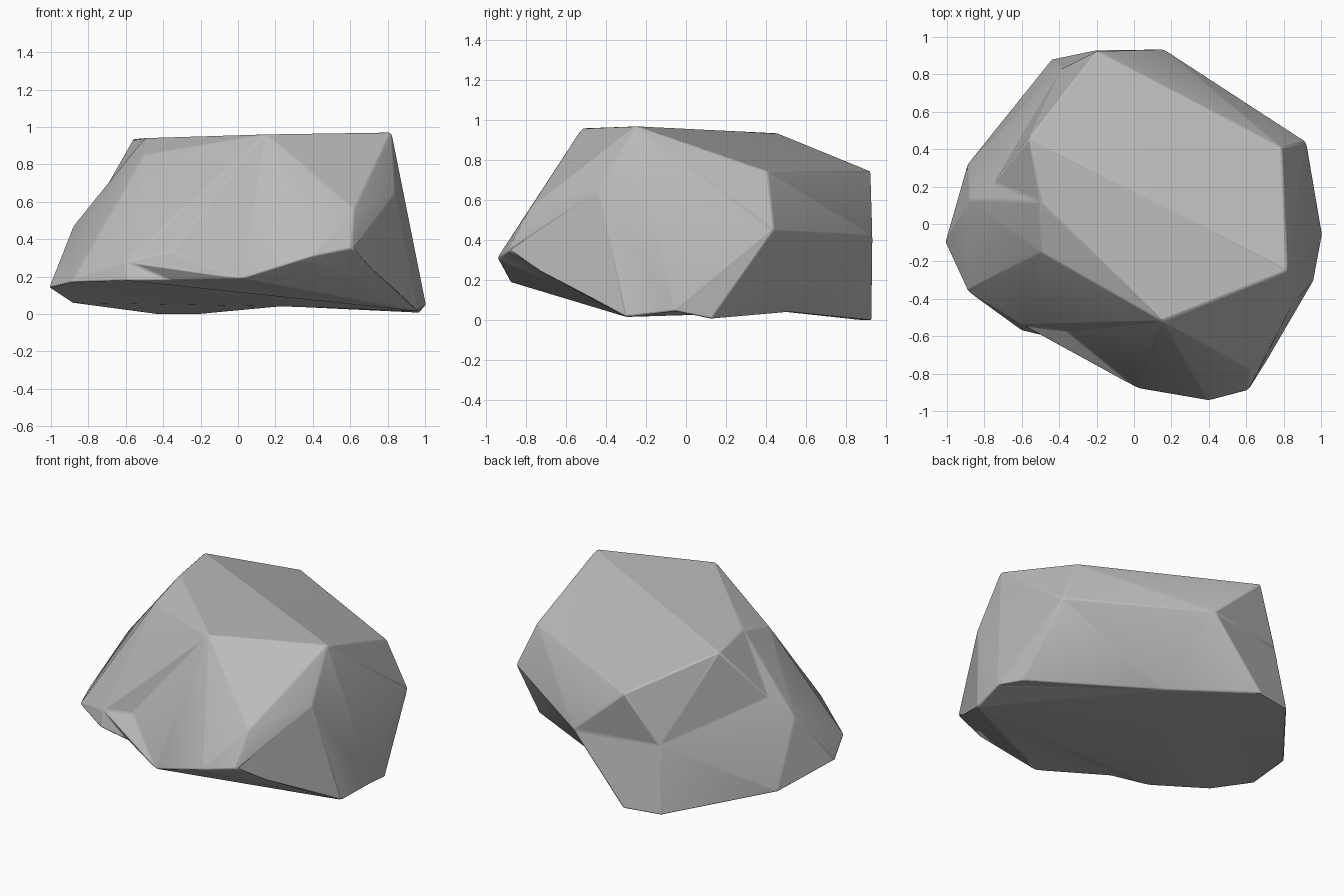
import bpy
import bmesh
from mathutils import Vector

cube = bpy.data.objects.get("Cube")
if cube:
    bpy.data.objects.remove(cube, do_unlink=True)

# Stone colour
grey = bpy.data.materials.new("stone grey")
grey.use_nodes = True
color = (0.5, 0.5, 0.5, 1)
grey.diffuse_color = color
shader = next(n for n in grey.node_tree.nodes if n.type == "BSDF_PRINCIPLED")
shader.inputs["Base Color"].default_value = color
shader.inputs["Roughness"].default_value = 0.8

bm = bmesh.new()
moves = []


def corner(x, y, z, press=(0, 0, 0)):
    """Add a corner of the outer skin; press moves it once the skin is wrapped."""
    vert = bm.verts.new((x, y, z))
    moves.append((vert, Vector(press)))
    return vert


# Crown and shoulder corners
for p in [(.82, -.25, .97), (.79, .41, .745), (-.2, .925, .745), (-.56, .46, .935),
          (-.5, .12, .94), (-.5, -.15, .85), (.15, -.52, .96),
          (.92, .44, .45), (.16, .935, .42), (.62, -.78, .56), (.84, -.44, .65)]:
    corner(*p)
corner(-.77, .26, .67, (.02, -.04, -.07))
corner(-.91, .13, .48, (.03, 0, -.01))
corner(-.43, .96, .42, (.04, -.13, 0))
corner(-.37, -.69, .33, (.01, .12, 0))
corner(-.61, -.57, .28, (.01, .03, 0))

# Underside corners in order: back, left, front, right
back = corner(.29, .66, .005, (-.06, -.13, .035))
left_side = [corner(.97, .13, .005), corner(1.005, -.06, .02, (0, 0, .025))]
left_foot = corner(.96, -.3, .015)
front_rim = [corner(.71, -.73, .24), corner(.61, -.89, .35), corner(.4, -.945, .31),
             corner(.02, -.92, .21, (0, .04, -.02)),
             corner(-.35, -.72, .18, (0, .09, 0))]
right_front = corner(-.6, -.57, .18)
right_side = [corner(-.89, -.36, .17), corner(-1.01, -.1, .14), corner(-.89, .32, .06),
              corner(-.44, .88, 0), corner(-.2, .93, 0)]

# Wrap the corners, drop those left inside, press in the hollows
hull = bmesh.ops.convex_hull(bm, input=bm.verts)
inner = {g for g in hull["geom_interior"] if isinstance(g, bmesh.types.BMVert)}
front_rim = [v for v in front_rim if v not in inner]
for vert, press in moves:
    vert.co += press
bmesh.ops.delete(bm, geom=list(inner), context="VERTS")

# Replace the flat underside by two hollow fans
under = {back, left_foot, right_front, *left_side, *front_rim, *right_side}
flat = [f for f in bm.faces if under.issuperset(f.verts)]
bmesh.ops.delete(bm, geom=flat, context="FACES")
for hub, ring in [(left_foot, front_rim + [right_front]),
                  (back, left_side + [left_foot, right_front] + right_side)]:
    for a, b in zip(ring, ring[1:]):
        bm.faces.new((hub, a, b))
bmesh.ops.recalc_face_normals(bm, faces=bm.faces)

mesh = bpy.data.meshes.new("boulder")
bm.to_mesh(mesh)
bm.free()
mesh.materials.append(grey)
boulder = bpy.data.objects.new("boulder", mesh)
bpy.context.collection.objects.link(boulder)

# Worn edges between flat facets
bevel = boulder.modifiers.new("worn edges", "BEVEL")
bevel.width = 0.014
bevel.segments = 2
bevel.limit_method = "ANGLE"
bevel.angle_limit = 0.12

bpy.context.view_layer.objects.active = boulder
boulder.select_set(True)
bpy.ops.object.shade_smooth_by_angle(angle=0.2)
